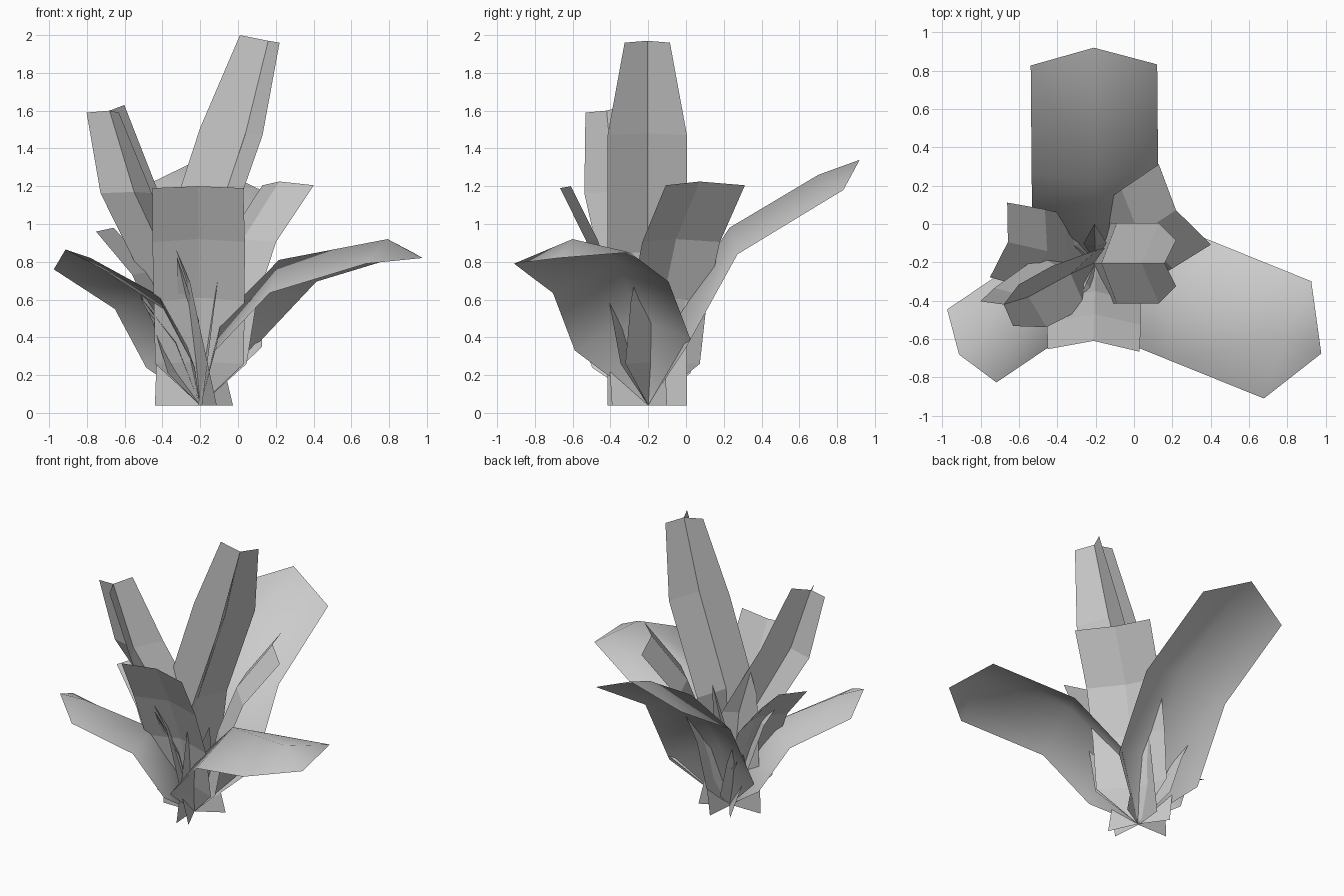
import bpy
from math import radians, cos, sin

if "Cube" in bpy.data.objects:
    bpy.data.objects.remove(bpy.data.objects["Cube"], do_unlink=True)

GREY = (0.6, 0.6, 0.6, 1.0)
mat = bpy.data.materials.new("plain grey")
mat.use_nodes = True
mat.diffuse_color = GREY
mat.node_tree.nodes["Principled BSDF"].inputs["Base Color"].default_value = GREY

ROOT = (-0.2, -0.2, 0.04)


def build(name, verts, faces, smooth=False):
    mesh = bpy.data.meshes.new(name)
    mesh.from_pydata(verts, [], faces)
    mesh.materials.append(mat)
    mesh.polygons.foreach_set("use_smooth", [smooth] * len(mesh.polygons))
    mesh.update()
    ob = bpy.data.objects.new(name, mesh)
    bpy.context.collection.objects.link(ob)


def place(yaw, u, v, z):
    """u runs outward along the yaw direction, v across to the left."""
    a = radians(yaw)
    return (ROOT[0] + u * cos(a) - v * sin(a), ROOT[1] + u * sin(a) + v * cos(a), z)


def leaf(name, yaw, rows, tip=None, smooth=False, roll=0.0):
    """Creased leaf from a root point; rows = (mid u, mid z, edge u, edge z, half width)."""
    verts = [ROOT]
    for mu, mz, eu, ez, half in rows:
        verts += [place(yaw, eu, -half, ez - roll), place(yaw, mu, 0, mz),
                  place(yaw, eu, half, ez + roll)]
    faces = [(0, 1, 2), (0, 2, 3)]
    for i in range(len(rows) - 1):
        b = 1 + 3 * i
        faces += [(b, b + 3, b + 4, b + 1), (b + 1, b + 4, b + 5, b + 2)]
    if tip:
        verts.append(place(yaw, tip[0], 0, tip[1]))
        n = len(verts) - 1
        faces += [(n - 3, n, n - 2), (n - 2, n, n - 1)]
    build(name, verts, faces, smooth)


def finned_leaf(name, rows):
    """Tall blade with a back fin; rows = (yaw, mid point, mid z, edge u, half, fin, fin lift)."""
    verts, faces = [], []
    for yaw, (x, y), z, edge, half, fin, lift in rows:
        c, s = cos(radians(yaw)), sin(radians(yaw))
        for u, v, dz in ((0, 0, 0), (edge, half, -lift / 3), (edge, -half, -lift / 3),
                         (-fin, 0, lift)):
            verts.append((x + c * u - s * v, y + s * u + c * v, z + dz))
    for i in range(len(rows) - 1):
        b = 4 * i
        faces += [(b, b + k, b + 4 + k, b + 4) for k in (1, 2, 3)]
    build(name, verts, faces)


# Broad drooping outer leaves
leaf("broad_leaf_back", 90.5, [(0.11, 0.50, 0.20, 0.35, 0.33), (0.43, 0.98, 0.47, 0.84, 0.33),
                               (0.90, 1.26, 1.03, 1.18, 0.33)], (1.12, 1.34), True)
leaf("broad_leaf_left", -22, [(0.12, 0.50, 0.22, 0.36, 0.33), (0.45, 0.81, 0.53, 0.665, 0.33),
                              (1.07, 0.92, 1.08, 0.82, 0.33)], (1.27, 0.82), True, 0.03)
leaf("broad_leaf_right", 214, [(0.09, 0.37, 0.19, 0.24, 0.23), (0.26, 0.62, 0.39, 0.55, 0.23),
                               (0.70, 0.82, 0.78, 0.76, 0.23)], (0.86, 0.865), True)

# Upright bent leaves with blunt ends
bent = [(0.07, 0.27, 0.14, 0.26, 0.235), (0.15, 0.61, 0.20, 0.59, 0.24),
        (0.27, 0.92, 0.32, 0.905, 0.245)]
leaf("bent_leaf_front", -91.5, bent + [(0.41, 1.20, 0.46, 1.19, 0.24)])
leaf("bent_leaf_back_left", 33, bent + [(0.50, 1.225, 0.555, 1.205, 0.25)])
leaf("bent_leaf_back_right", 167, [(0.07, 0.22, 0.13, 0.21, 0.20), (0.15, 0.50, 0.21, 0.48, 0.21),
                                   (0.26, 0.75, 0.32, 0.73, 0.21),
                                   (0.47, 0.98, 0.52, 0.96, 0.20)])

# Tall blades with a fin on the back
finned_leaf("tall_leaf", [(0, (-0.21, -0.205), 0.04, 0.02, 0.21, 0.23, 0),
                          (0, (-0.17, -0.205), 0.85, 0.08, 0.21, 0.24, 0.02),
                          (0, (0.04, -0.205), 1.48, 0.09, 0.21, 0.24, 0.03),
                          (0, (0.16, -0.205), 1.97, 0.06, 0.12, 0.15, 0.03)])
finned_leaf("medium_leaf", [(210, (-0.2, -0.2), 0.04, 0.02, 0.21, 0.2, 0),
                            (222, (-0.33, -0.26), 0.70, 0.06, 0.18, 0.19, 0.02),
                            (233, (-0.55, -0.38), 1.17, 0.07, 0.17, 0.2, 0.02),
                            (233, (-0.68, -0.42), 1.60, 0.06, 0.107, 0.13, 0.03)])

# Small young leaves around the root: yaw, reach, tip height, half width
for i, (yaw, reach, top, half) in enumerate([
        (-18, 0.16, 0.70, 0.08), (246, 0.30, 0.82, 0.06), (92, 0.20, 0.97, 0.06),
        (141, 0.32, 0.54, 0.08), (212, 0.38, 0.62, 0.06)]):
    z = ROOT[2] + (top - ROOT[2]) * 0.6
    leaf(f"small_leaf_{i + 1}", yaw,
         [(reach * 0.4, z, reach * 0.5, z - 0.02, half)], (reach, top))
